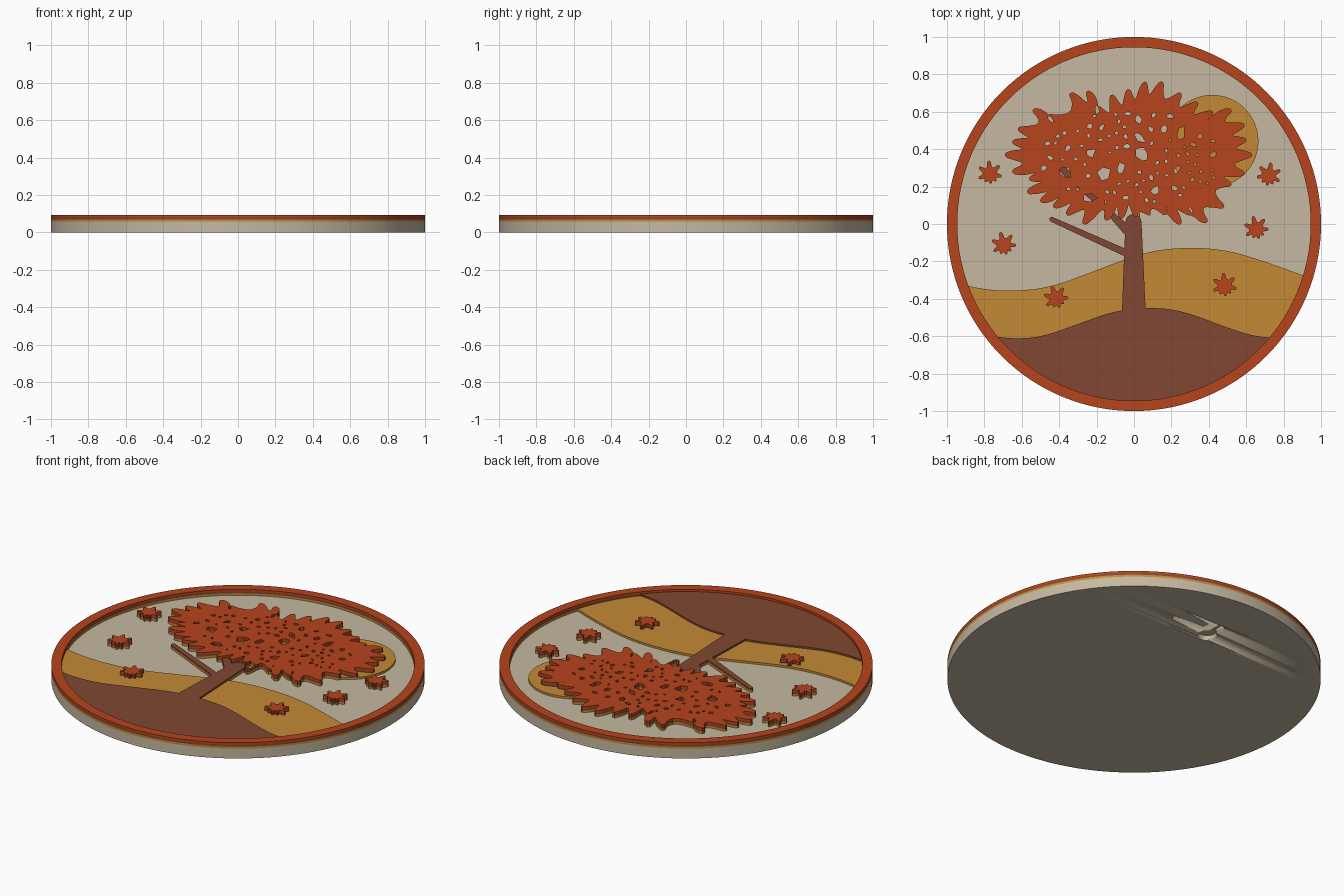
import bpy, bmesh, math, random
from mathutils import Vector

if "Cube" in bpy.data.objects:
    bpy.data.objects.remove(bpy.data.objects["Cube"])

random.seed(11)


def material(name, rgb):
    m = bpy.data.materials.new(name)
    m.diffuse_color = (*[(c / 255) ** 2.2 for c in rgb], 1)
    m.use_nodes = True
    m.node_tree.nodes["Principled BSDF"].inputs["Base Color"].default_value = m.diffuse_color
    return m


BEIGE = material("beige", (196, 183, 160))
GOLD = material("gold", (194, 136, 56))
BROWN = material("brown", (128, 73, 53))
RUST = material("rust_orange", (181, 70, 35))

# Layer heights: bottom, top, colour
BASE = (0.0, 0.058, BEIGE)
LOW = (0.058, 0.070, GOLD)
MID = (0.070, 0.080, BROWN)
TOP = (0.080, 0.093, RUST)


def plate(name, loops, layer):
    """Extruded flat plate; loops inside the first loop become holes."""
    z0, z1, mat = layer
    cu = bpy.data.curves.new(name, 'CURVE')
    cu.dimensions, cu.fill_mode, cu.extrude = '2D', 'BOTH', (z1 - z0) / 2
    for loop in loops:
        s = cu.splines.new('POLY')
        s.points.add(len(loop) - 1)
        for p, (x, y) in zip(s.points, loop):
            p.co = (x, y, 0, 1)
        s.use_cyclic_u = True
    tmp = bpy.data.objects.new(name + "_curve", cu)
    bpy.context.collection.objects.link(tmp)
    dg = bpy.context.evaluated_depsgraph_get()
    me = bpy.data.meshes.new_from_object(tmp.evaluated_get(dg))
    bpy.data.objects.remove(tmp)
    bm = bmesh.new()
    bm.from_mesh(me)
    bmesh.ops.remove_doubles(bm, verts=bm.verts, dist=1e-5)
    bmesh.ops.translate(bm, verts=bm.verts, vec=(0, 0, (z0 + z1) / 2))
    bmesh.ops.recalc_face_normals(bm, faces=bm.faces)
    bm.to_mesh(me)
    bm.free()
    me.materials.clear()
    me.materials.append(mat)
    ob = bpy.data.objects.new(name, me)
    bpy.context.collection.objects.link(ob)
    bpy.ops.object.select_all(action='DESELECT')
    ob.select_set(True)
    bpy.context.view_layer.objects.active = ob
    bpy.ops.object.shade_smooth_by_angle(angle=math.radians(30))
    return ob


def stack(name, loops, layers):
    for layer in layers:
        plate(f"{name}_{layer[2].name}", loops, layer)


def circle(r, cx=0, cy=0, n=128):
    return [(cx + r * math.cos(2 * math.pi * i / n),
             cy + r * math.sin(2 * math.pi * i / n)) for i in range(n)]


def rounded(pts, times=1, closed=True):
    """Corner-cutting to soften a polygon or open line."""
    for _ in range(times):
        pts = [Vector(p) for p in pts]
        out = [] if closed else [pts[0]]
        for i in range(len(pts) if closed else len(pts) - 1):
            a, b = pts[i], pts[(i + 1) % len(pts)]
            out += [a.lerp(b, 0.25), a.lerp(b, 0.75)]
        pts = out if closed else out + [pts[-1]]
    return [tuple(p) for p in pts]


def hill(crest):
    """Area below a crest line, closed along the inside of the rim."""
    line = rounded(crest, 3, closed=False)
    a0 = math.atan2(crest[-1][1], crest[-1][0])
    a1 = math.atan2(crest[0][1], crest[0][0])
    if a1 > 0:
        a1 -= 2 * math.pi
    arc = [(0.97 * math.cos(a0 + (a1 - a0) * i / 60),
            0.97 * math.sin(a0 + (a1 - a0) * i / 60)) for i in range(1, 60)]
    return line + arc


# Backing disc with a keyhole hanger cut in the underside
disc = plate("backing_disc", [circle(1)], BASE)
slot_a = math.asin(0.024 / 0.052)
keyhole = [(0.052 * math.sin(t), 0.61 + 0.052 * math.cos(t)) for t in
           [slot_a + (2 * math.pi - 2 * slot_a) * i / 32 for i in range(33)]]
keyhole += [(-0.024 * math.cos(math.pi * i / 12), 0.715 + 0.024 * math.sin(math.pi * i / 12))
            for i in range(13)]
cutter = plate("keyhole_cutter", [keyhole], (-0.02, 0.03, BEIGE))
cutter.hide_render = True
mod = disc.modifiers.new("keyhole", 'BOOLEAN')
mod.operation, mod.object, mod.solver = 'DIFFERENCE', cutter, 'EXACT'
bpy.context.view_layer.objects.active = disc
bpy.ops.object.modifier_apply(modifier=mod.name)
bpy.data.objects.remove(cutter)

# Rim
stack("rim", [circle(1), circle(0.945)], (LOW, MID, TOP))

# Sun and hills
plate("sun", [circle(0.247, 0.418, 0.443, 96)], LOW)
plate("far_hill", [hill([(-0.91, -0.325), (-0.80, -0.35), (-0.65, -0.36), (-0.45, -0.34),
                         (-0.22, -0.255), (0, -0.17), (0.15, -0.135), (0.32, -0.125),
                         (0.5, -0.14), (0.7, -0.20), (0.93, -0.285)])], LOW)
plate("near_hill", [hill([(-0.76, -0.60), (-0.62, -0.615), (-0.48, -0.60), (-0.3, -0.535),
                          (-0.12, -0.47), (0.02, -0.45), (0.18, -0.45), (0.32, -0.485),
                          (0.5, -0.555), (0.64, -0.60), (0.77, -0.61)])], MID)


def limb(name, a, b, wa, wb):
    """Tapered limb with a rounded tip."""
    a, b = Vector(a), Vector(b)
    d = (b - a).normalized()
    s = Vector((-d.y, d.x))
    tip = [b + wb * (s * math.cos(t) + d * math.sin(t)) for t in
           [math.pi * i / 8 for i in range(9)]]
    loop = [tuple(p) for p in [a - s * wa, a + s * wa] + tip]
    stack(name, [loop], (LOW, MID))


# Trunk and branches
limb("trunk", (-0.001, -0.48), (-0.003, 0.01), 0.064, 0.043)
limb("long_branch", (-0.02, -0.165), (-0.44, 0.025), 0.02, 0.013)
limb("short_branch", (-0.01, -0.06), (-0.13, 0.06), 0.028, 0.016)
limb("inner_branch", (-0.16, 0.09), (-0.39, 0.30), 0.02, 0.02)

# Canopy outline: finger tips, each given a rounded end, with valleys between
TIPS = [(-0.69, 0.37), (-0.65, 0.44), (-0.62, 0.51), (-0.54, 0.61), (-0.46, 0.58),
        (-0.34, 0.70), (-0.25, 0.71), (-0.20, 0.63), (-0.12, 0.69), (-0.03, 0.72),
        (0.06, 0.76), (0.15, 0.76), (0.25, 0.70), (0.34, 0.65), (0.42, 0.60),
        (0.52, 0.61), (0.59, 0.53), (0.60, 0.45), (0.63, 0.37), (0.59, 0.27),
        (0.52, 0.21), (0.48, 0.09), (0.39, 0.01), (0.31, 0.05), (0.25, 0.0),
        (0.17, 0.05), (0.07, -0.02), (0.01, 0.04), (-0.07, 0.03), (-0.15, 0.02),
        (-0.27, 0.0), (-0.36, 0.05), (-0.43, 0.09), (-0.50, 0.12), (-0.57, 0.17),
        (-0.56, 0.24), (-0.65, 0.28)]
centre = Vector((-0.02, 0.35))
outline = []
for i, t in enumerate(TIPS):
    t, nxt, prv = Vector(t), Vector(TIPS[(i + 1) % len(TIPS)]), Vector(TIPS[i - 1])
    inward = (centre - t).normalized()
    side = Vector((-inward.y, inward.x)) * 0.026
    if side.dot(nxt - prv) < 0:
        side = -side
    root = t + inward * 0.045
    mid = (t + nxt) / 2
    outline += [root - side, t - side * 0.45, t + side * 0.45, root + side,
                mid + (centre - mid).normalized() * 0.075]
outline = rounded(outline, 1)


def gap(x, y, r):
    """Ragged opening between leaves."""
    n, turn = random.randint(5, 8), random.uniform(0, 6.28)
    stretch = random.uniform(0.5, 0.85)
    loop = []
    for i in range(n):
        a, k = 2 * math.pi * i / n, r * random.uniform(0.5, 1.0)
        u, v = k * math.cos(a), k * stretch * math.sin(a)
        loop.append((x + u * math.cos(turn) - v * math.sin(turn),
                     y + u * math.sin(turn) + v * math.cos(turn)))
    return loop


# Main gaps first, then scattered small ones that never touch
spots = [(0.04, 0.37, 0.05), (0.25, 0.48, 0.045), (0.03, 0.46, 0.04), (0.02, 0.56, 0.03),
         (0.16, 0.51, 0.035), (-0.24, 0.14, 0.05), (-0.37, 0.28, 0.045), (-0.16, 0.27, 0.05),
         (-0.07, 0.30, 0.04), (0.23, 0.29, 0.035), (-0.23, 0.38, 0.035), (0.11, 0.18, 0.035),
         (0.42, 0.37, 0.03)]
for _ in range(4000):
    if len(spots) >= 85:
        break
    a, d = random.uniform(0, 2 * math.pi), math.sqrt(random.random())
    x, y, r = -0.01 + 0.48 * d * math.cos(a), 0.35 + 0.25 * d * math.sin(a), random.uniform(0.012, 0.026)
    if all(math.hypot(x - p, y - q) > r + s + 0.008 for p, q, s in spots):
        spots.append((x, y, r))
stack("canopy", [outline] + [gap(*s) for s in spots], (LOW, MID, TOP))


# Drifting leaves: five lobes and a short stem
def leaf(x, y, turn):
    lobes = [(90, 0.074), (38, 0.07), (-14, 0.064), (-52, 0.048), (-90, 0.05),
             (-128, 0.048), (194, 0.064), (142, 0.07)]
    pts = []
    for i, (a, r) in enumerate(lobes):
        b = lobes[(i + 1) % len(lobes)][0]
        half = ((b - a + 180) % 360 - 180) / 2
        for ang, rad in ((a + 7, r), (a - 7, r), (a + half, 0.032)):
            t = math.radians(ang + turn)
            pts.append((x + rad * math.cos(t), y + rad * math.sin(t)))
    return rounded(pts, 1)


for i, spot in enumerate([(-0.77, 0.265, 5), (-0.695, -0.115, 15), (-0.415, -0.40, 20),
                          (0.485, -0.335, 5), (0.655, -0.03, 15), (0.72, 0.255, -10)]):
    stack(f"drifting_leaf_{i + 1}", [leaf(*spot)], (LOW, MID, TOP))
